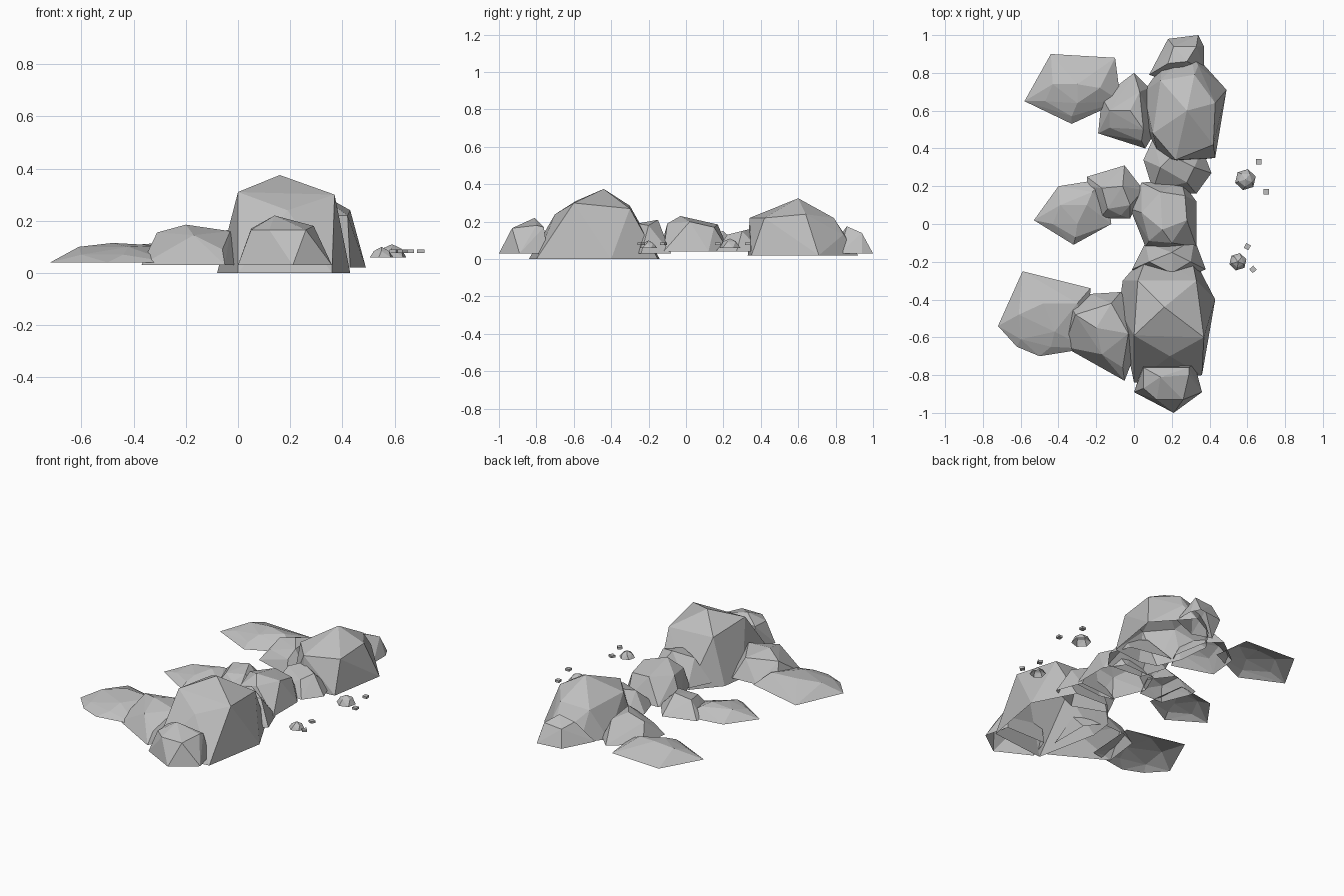
import bpy, bmesh, math

stone = bpy.data.materials.new("stone_grey")
stone.diffuse_color = (0.52, 0.52, 0.52, 1)


def finish(bm, name):
    me = bpy.data.meshes.new(name)
    bm.to_mesh(me)
    bm.free()
    me.materials.append(stone)
    ob = bpy.data.objects.new(name, me)
    bpy.context.collection.objects.link(ob)
    return ob


def rock(name, z0, footprint, crown):
    """Faceted boulder: hull over a flat footprint and a few crown points, open underneath."""
    bm = bmesh.new()
    for x, y in footprint:
        bm.verts.new((x, y, z0))
    for p in crown:
        bm.verts.new(p)
    bmesh.ops.convex_hull(bm, input=bm.verts[:])
    bmesh.ops.recalc_face_normals(bm, faces=bm.faces[:])
    under = [f for f in bm.faces if all(abs(v.co.z - z0) < 1e-5 for v in f.verts)]
    bmesh.ops.delete(bm, geom=under, context='FACES')
    loose = [v for v in bm.verts if not v.link_faces]
    bmesh.ops.delete(bm, geom=loose, context='VERTS')
    return finish(bm, name)


# Main ridge, front to back
rock("front_end_rock", 0.03,
     [(0, -.89), (.05, -.74), (.32, -.74), (.36, -.89), (.21, -1.0)],
     [(.05, -.87, .165), (.14, -.81, .22), (.29, -.80, .18), (.26, -.93, .165), (.12, -.93, .165),
      (.05, -.76, .17), (.29, -.76, .17)])
rock("front_boulder", 0.0,
     [(0, -.84), (.36, -.80), (.43, -.40), (.30, -.15), (.08, -.14), (-.06, -.30), (-.08, -.45)],
     [(.16, -.44, .375), (0, -.59, .31), (.37, -.60, .30), (.19, -.70, .24),
      (.33, -.30, .27), (.02, -.30, .285)])
rock("front_link_rock", 0.03,
     [(-.01, -.24), (.06, -.1), (.32, -.08), (.38, -.24), (.2, -.32)],
     [(.08, -.2, .18), (.2, -.15, .21), (.3, -.2, .18), (.2, -.26, .19)])
rock("middle_boulder", 0.04,
     [(-.02, .08), (.04, .22), (.25, .23), (.33, .12), (.33, -.12), (.14, -.14), (.06, -.12)],
     [(.04, .06, .18), (.15, -.03, .23), (.28, .02, .2), (.14, .17, .185),
      (.27, .15, .17), (.2, -.1, .19), (.08, -.09, .16)])
rock("back_link_rock", 0.04,
     [(.05, .34), (.1, .45), (.36, .4), (.41, .27), (.33, .16), (.1, .18)],
     [(.14, .3, .15), (.2, .36, .165), (.32, .3, .15), (.28, .22, .13)])
rock("back_boulder", 0.02,
     [(.07, .5), (.13, .36), (.24, .33), (.43, .35), (.49, .71), (.30, .92), (.15, .84), (.05, .7)],
     [(.28, .6, .325), (.22, .34, .22), (.42, .42, .22), (.43, .64, .24),
      (.32, .79, .22), (.34, .84, .13), (.14, .76, .2), (.1, .48, .22)])
rock("back_end_rock", 0.03,
     [(.08, .79), (.18, .98), (.34, 1.0), (.37, .94), (.37, .82), (.2, .75)],
     [(.18, .85, .15), (.28, .86, .175), (.33, .94, .14), (.21, .94, .13)])

# Three spurs running left: a step rock and a low slab each
rock("front_step_rock", 0.03,
     [(-.37, -.65), (-.34, -.42), (-.23, -.37), (-.07, -.36), (0, -.45), (0, -.7), (-.05, -.83)],
     [(-.31, -.48, .155), (-.2, -.55, .185), (-.03, -.58, .16), (-.17, -.69, .145),
      (-.12, -.42, .15), (-.06, -.76, .09)])
rock("front_slab", 0.04,
     [(-.72, -.54), (-.59, -.25), (-.23, -.34), (-.25, -.66), (-.5, -.7), (-.62, -.65)],
     [(-.61, -.48, .1), (-.48, -.42, .115), (-.3, -.42, .105), (-.42, -.57, .1),
      (-.6, -.61, .07), (-.44, -.65, .07)])
rock("middle_step_rock", 0.04,
     [(-.25, .25), (-.05, .31), (.05, .18), (-.02, .03), (-.18, .03), (-.25, .2)],
     [(-.17, .19, .13), (-.06, .2, .15), (-.02, .1, .13), (-.14, .08, .115), (-.07, .045, .09)])
rock("middle_slab", 0.04,
     [(-.53, .02), (-.4, .2), (-.15, .24), (-.12, 0), (-.32, -.11)],
     [(-.39, .1, .095), (-.25, .1, .105), (-.22, .17, .095), (-.3, 0, .09),
      (-.43, .0, .07), (-.31, -.07, .07)])
rock("back_step_rock", 0.03,
     [(-.19, .48), (-.17, .67), (0, .8), (.08, .72), (.12, .5), (.06, .4)],
     [(-.13, .6, .14), (-.02, .6, .17), (.03, .7, .15), (.05, .5, .155),
      (-.13, .51, .1), (.04, .44, .11)])
rock("back_slab", 0.04,
     [(-.58, .65), (-.44, .9), (-.1, .88), (-.07, .65), (-.33, .53)],
     [(-.43, .74, .105), (-.3, .74, .115), (-.18, .72, .105), (-.3, .64, .1),
      (-.47, .65, .075), (-.33, .57, .07)])


# Loose pebbles on the right
def ring(cx, cy, r, n, turn):
    return [(cx + r * math.cos(turn + i * math.tau / n), cy + r * math.sin(turn + i * math.tau / n))
            for i in range(n)]


for i, (x, y, r, top) in enumerate([(.59, .235, .057, .11), (.55, -.2, .047, .1)]):
    shoulder = [(a, b, top - .016) for a, b in ring(x, y, r * .65, 5, .9)]
    rock(f"pebble_{i + 1}", .06, ring(x, y, r, 6, .3), shoulder + [(x, y, top)])

# Tiny flat chips
for i, (x, y, turn) in enumerate([(.66, .33, 0), (.70, .17, 0), (.60, -.12, 1.1), (.63, -.24, .75)]):
    bm = bmesh.new()
    bmesh.ops.create_cube(bm, size=1)
    ob = finish(bm, f"chip_{i + 1}")
    ob.location = (x, y, .083)
    ob.scale = (.028, .028, .013)
    ob.rotation_euler.z = turn
